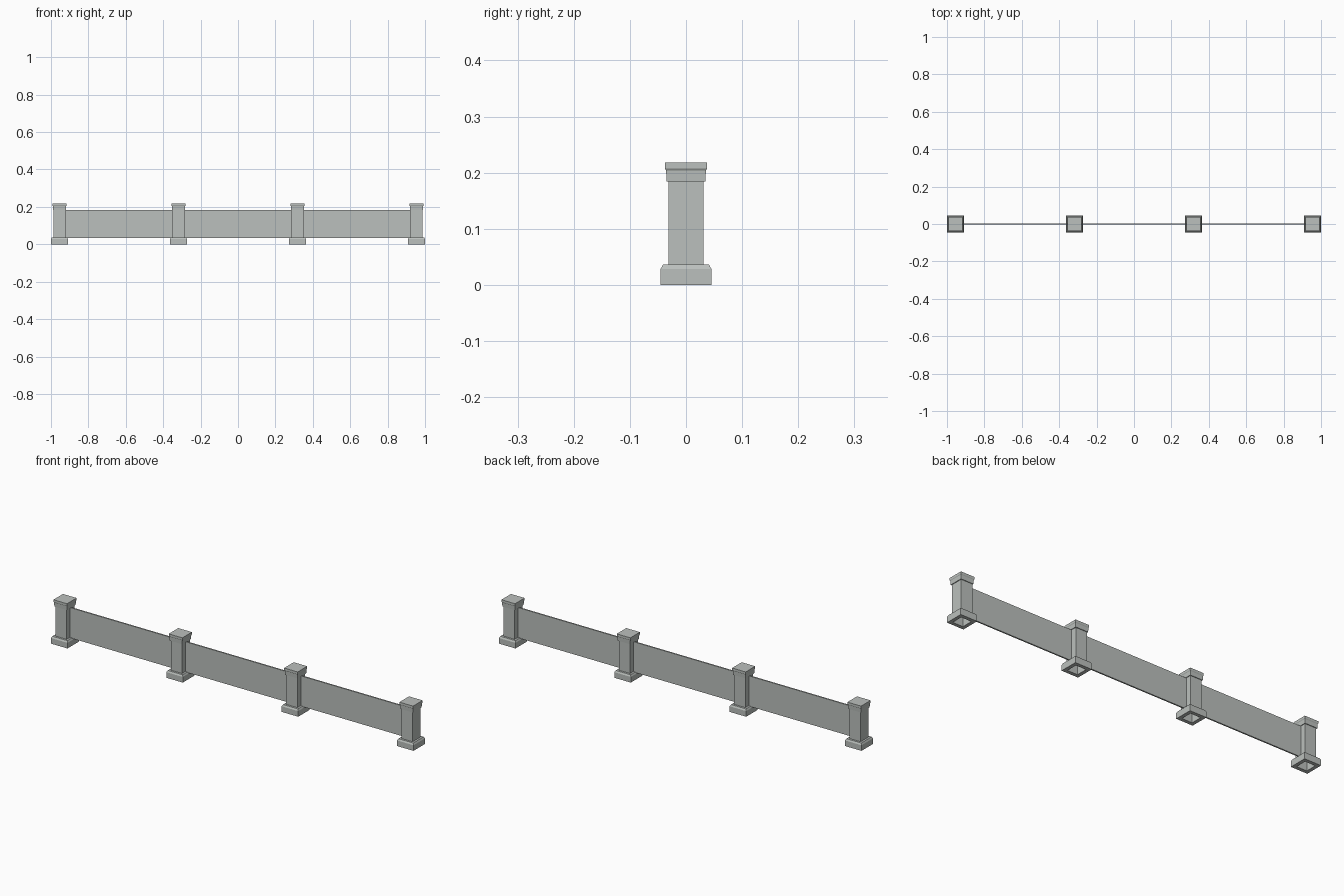
import bpy
import bmesh

cube = bpy.data.objects.get("Cube")
if cube:
    bpy.data.objects.remove(cube, do_unlink=True)

stone = bpy.data.materials.new("grey_stone")
stone.use_nodes = True
GREY = (0.50, 0.53, 0.51, 1)
stone.diffuse_color = GREY
stone.node_tree.nodes["Principled BSDF"].inputs["Base Color"].default_value = GREY


def add_object(name, bm, x):
    bmesh.ops.recalc_face_normals(bm, faces=bm.faces)
    mesh = bpy.data.meshes.new(name)
    bm.to_mesh(mesh)
    bm.free()
    mesh.materials.append(stone)
    obj = bpy.data.objects.new(name, mesh)
    obj.location.x = x
    bpy.context.collection.objects.link(obj)


def square_post(name, profile, x):
    """Stack square rings given as (half width, height), capped at both ends."""
    bm = bmesh.new()
    rings = [[bm.verts.new((sx * h, sy * h, z))
              for sx, sy in ((-1, -1), (1, -1), (1, 1), (-1, 1))]
             for h, z in profile]
    for low, high in zip(rings, rings[1:]):
        for i in range(4):
            j = (i + 1) % 4
            bm.faces.new((low[i], low[j], high[j], high[i]))
    bm.faces.new(rings[0])
    bm.faces.new(rings[-1])
    add_object(name, bm, x)


# Hollow underside, chamfered plinth, shaft and flared cap
PROFILE = [(0.028, 0.18), (0.028, 0), (0.0455, 0), (0.0455, 0.028),
           (0.041, 0.036), (0.031, 0.036), (0.031, 0.184), (0.0345, 0.184),
           (0.0355, 0.204), (0.0375, 0.207), (0.0375, 0.218)]

SPACING = 0.6363
posts = [(i - 1.5) * SPACING for i in range(4)]
for i, x in enumerate(posts):
    square_post(f"post_{i + 1}", PROFILE, x)

# Thin wall panels between neighbouring posts
LOW, HIGH, THICK = 0.033, 0.184, 0.007
for i, (a, b) in enumerate(zip(posts, posts[1:])):
    bm = bmesh.new()
    bmesh.ops.create_cube(bm, size=1)
    bmesh.ops.scale(bm, vec=(b - a - 0.06, THICK, HIGH - LOW), verts=bm.verts)
    bmesh.ops.translate(bm, vec=(0, 0, (LOW + HIGH) / 2), verts=bm.verts)
    add_object(f"wall_panel_{i + 1}", bm, (a + b) / 2)
